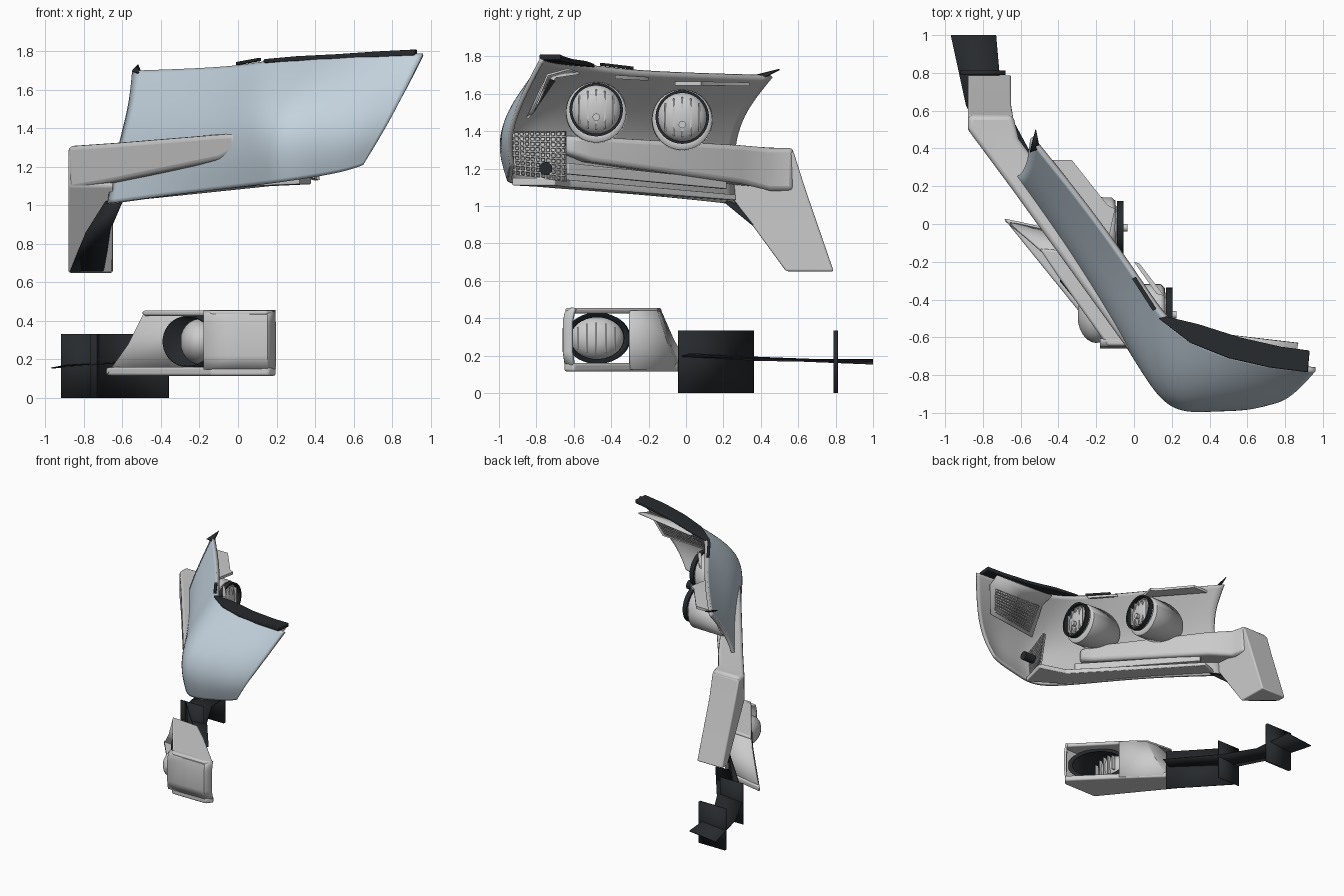
import bpy, bmesh, math
from mathutils import Vector

if "Cube" in bpy.data.objects:
    bpy.data.objects.remove(bpy.data.objects["Cube"])


def material(name, rgb):
    m = bpy.data.materials.new(name)
    m.diffuse_color = (*rgb, 1)
    m.use_nodes = True
    m.node_tree.nodes["Principled BSDF"].inputs["Base Color"].default_value = m.diffuse_color
    return m


BLACK = material("black_plastic", (0.02, 0.023, 0.026))
GLASS = material("pale_glass", (0.55, 0.65, 0.73))
GREY = material("inner_grey", (0.5, 0.5, 0.5))


def make(name, verts, faces, mat=None, bevel=0, solid=0, recalc=True):
    me = bpy.data.meshes.new(name)
    me.from_pydata([tuple(v) for v in verts], [], faces)
    if recalc:
        bm = bmesh.new()
        bm.from_mesh(me)
        bmesh.ops.recalc_face_normals(bm, faces=bm.faces)
        bm.to_mesh(me)
        bm.free()
    me.shade_smooth()
    me.set_sharp_from_angle(angle=math.radians(35))
    ob = bpy.data.objects.new(name, me)
    bpy.context.collection.objects.link(ob)
    if mat:
        me.materials.append(mat)
    if solid:
        s = ob.modifiers.new("thickness", 'SOLIDIFY')
        s.thickness, s.offset = solid, 0
    if bevel:
        b = ob.modifiers.new("bevel", 'BEVEL')
        b.width, b.segments, b.limit_method = bevel, 3, 'ANGLE'
    return ob


def loft(name, rings, mat=None, caps=True, **kw):
    """Skin closed rings of equal size."""
    n = len(rings[0])
    verts = [v for r in rings for v in r]
    faces = [(i * n + j, i * n + (j + 1) % n, (i + 1) * n + (j + 1) % n, (i + 1) * n + j)
             for i in range(len(rings) - 1) for j in range(n)]
    if caps:
        faces += [tuple(range(n)), tuple(range((len(rings) - 1) * n, len(rings) * n))]
    return make(name, verts, faces, mat, **kw)


def bar(name, stations, mat=None, **kw):
    """Bar from stations (outer xy, inner xy, z top, z bottom)."""
    return loft(name, [[(*o, t), (*o, b), (*i, b), (*i, t)] for o, i, t, b in stations], mat, **kw)


def prism(name, pts, z0, z1, mat=None, **kw):
    return loft(name, [[(x, y, z) for x, y in pts] for z in (z0, z1)], mat, **kw)


def sheet(name, rows, mat=None, recalc=True, **kw):
    n = len(rows[0])
    faces = [(i * n + j, i * n + j + 1, (i + 1) * n + j + 1, (i + 1) * n + j)
             for i in range(len(rows) - 1) for j in range(n - 1)]
    return make(name, [p for r in rows for p in r], faces, mat, recalc=recalc, **kw)


def mesh_grid(name, a, b, c, d, nu, nv, width):
    """Wire grid across the quad a-b (bottom), d-c (top)."""
    a, b, c, d = map(Vector, (a, b, c, d))
    rows = [[a.lerp(b, u / nu).lerp(d.lerp(c, u / nu), v / nv) for v in range(nv + 1)]
            for u in range(nu + 1)]
    ob = sheet(name, rows)
    ob.modifiers.new("wire", 'WIREFRAME').thickness = width


def ring_x(x, cy, cz, ry, rz, n=40, ky=0, kz=0):
    """Ellipse around the x axis, optionally sheared in x."""
    out = []
    for k in range(n):
        a = 2 * math.pi * k / n
        dy, dz = ry * math.cos(a), rz * math.sin(a)
        out.append((x + ky * dy + kz * dz, cy + dy, cz + dz))
    return out


# main lens: columns from the inner end to the outer tip, each top to bottom
cols = [
    [(-.55, .45, 1.70), (-.565, .31, 1.53), (-.61, .25, 1.36), (-.65, .24, 1.18), (-.68, .25, 1.01)],
    [(-.25, .08, 1.71), (-.32, 0, 1.55), (-.37, -.08, 1.40), (-.38, -.12, 1.22), (-.38, -.12, 1.05)],
    [(0, -.27, 1.725), (-.06, -.38, 1.57), (-.12, -.48, 1.42), (-.13, -.52, 1.24), (-.12, -.5, 1.08)],
    [(.13, -.47, 1.75), (.07, -.64, 1.60), (.03, -.76, 1.44), (.04, -.80, 1.27), (.06, -.78, 1.10)],
    [(.27, -.60, 1.76), (.22, -.82, 1.62), (.18, -.99, 1.45), (.19, -1.02, 1.28), (.22, -.97, 1.12)],
    [(.50, -.70, 1.775), (.45, -.87, 1.63), (.42, -.985, 1.46), (.42, -1.0, 1.29), (.42, -.95, 1.15)],
    [(.72, -.75, 1.785), (.67, -.88, 1.64), (.63, -.98, 1.47), (.60, -1.0, 1.32), (.57, -.95, 1.18)],
    [(.96, -.78, 1.79), (.89, -.86, 1.64), (.81, -.93, 1.48), (.73, -.96, 1.34), (.65, -.94, 1.21)],
]
lens = sheet("headlight_lens", cols, GLASS, recalc=False)
lens.data.materials.append(GREY)
sub = lens.modifiers.new("smooth", 'SUBSURF')
sub.levels = sub.render_levels = 3
sub.boundary_smooth = 'PRESERVE_CORNERS'
th = lens.modifiers.new("thickness", 'SOLIDIFY')
th.thickness, th.offset = .025, -1
th.material_offset = th.material_offset_rim = 1

# silver arm along the lens and its drop leg
bar("bumper_arm", [
    ((-.88, .575), (-.64, .575), 1.31, 1.08),
    ((-.88, .50), (-.61, .45), 1.31, 1.08),
    ((-.65, .19), (-.50, .30), 1.325, 1.12),
    ((-.10, -.57), (.0, -.50), 1.37, 1.235),
    ((-.02, -.68), (.03, -.62), 1.375, 1.28)], bevel=.025)
loft("bumper_leg", [
    [(-.88, .50, 1.29), (-.64, .42, 1.29), (-.64, .575, 1.29), (-.88, .575, 1.29)],
    [(-.88, .50, 1.10), (-.65, .20, 1.10), (-.65, .635, 1.10), (-.88, .635, 1.10)],
    [(-.88, .72, .65), (-.65, .53, .65), (-.65, .79, .65), (-.88, .79, .65)]], bevel=.01)
sheet("leg_inner_recess", [
    [(-.87, .70, .66), (-.70, .56, .66)],
    [(-.79, .51, .86), (-.66, .38, .88)],
    [(-.69, .27, 1.02), (-.60, .21, 1.02)]], BLACK, solid=.01)

# lower tray and inner rail under the lens
bar("lower_tray", [
    ((-.63, .22), (-.50, .27), 1.06, 1.03),
    ((.07, -.75), (.17, -.62), 1.14, 1.10),
    ((.32, -.93), (.38, -.70), 1.15, 1.11)], bevel=.006)
bar("inner_rail", [
    ((-.52, .20), (-.49, .22), 1.14, 1.09),
    ((.05, -.65), (.08, -.63), 1.23, 1.17)], bevel=.006)

# black seals on the top edge
bar("outer_seal", [
    ((.13, -.50), (.17, -.49), 1.76, 1.74),
    ((.30, -.63), (.34, -.53), 1.775, 1.75),
    ((.50, -.71), (.56, -.60), 1.785, 1.76),
    ((.72, -.76), (.78, -.65), 1.80, 1.77),
    ((.92, -.785), (.93, -.67), 1.81, 1.78)], BLACK, bevel=.006)
bar("middle_seal", [
    ((-.01, -.29), (.01, -.28), 1.745, 1.73),
    ((.10, -.46), (.12, -.45), 1.765, 1.75)], BLACK)
make("end_seal", [(-.55, .38, 1.70), (-.50, .40, 1.68), (-.52, .50, 1.73)], [(0, 1, 2)], BLACK, solid=.008)


# projector lamps: ribbed dome, dark bezel, knob and shroud reaching the lens
def dome(name, x, y, z, rx, ry, rz):
    rings = []
    for k in range(1, 12):
        a = math.pi * k / 12
        rings.append(ring_x(x - rx * math.cos(a), y, z, ry * math.sin(a), rz * math.sin(a)))
    loft(name, rings)


def ribs(name, x, y, z, depth, step, half):
    for i in range(-2, 3):
        h = half * math.sqrt(1 - (i * .35) ** 2)
        loft(f"{name}_{i + 3}", [[(x + s * depth, y + i * step + t * .004, z + dz)
             for s, t in ((0, -1), (1, -1), (1, 1), (0, 1))] for dz in (-h, h)])


def projector(name, x, y, z, r):
    dome(name + "_dome", x - .05, y, z, .075, r * .93, r * .93)
    ribs(name + "_rib", x - .02, y, z, .04, .045, r * .75)
    loft(name + "_bezel", [ring_x(x + dx, y, z, r * k, r * k) for dx, k in
         ((-.01, .9), (-.01, 1), (.025, 1), (.025, .9), (-.01, .9))], BLACK, caps=False)
    loft(name + "_knob", [ring_x(x + dx, y, z - .04, .02, .02, 12) for dx in (0, .045)])
    loft(name + "_shroud", [ring_x(x - .19, y, z - .015, r * 1.12, r * 1.12, ky=-.6, kz=.55),
         ring_x(x - .04, y, z - .015, r * 1.1, r * 1.1), ring_x(x - .02, y, z, r * .97, r * .97)],
         caps=False, solid=.008)


projector("inner_projector", -.08, -.02, 1.475, .143)
projector("outer_projector", .18, -.48, 1.515, .143)
bar("inner_brow", [((-.46, .34), (-.33, .34), 1.66, 1.64),
                   ((-.19, .02), (-.14, .10), 1.665, 1.645),
                   ((-.13, -.06), (-.10, .08), 1.665, 1.645)])
bar("outer_brow", [((-.0, -.20), (.03, -.21), 1.69, 1.67),
                   ((.12, -.37), (.16, -.38), 1.70, 1.68)])

# side reflector, low mesh and connector
sheet("side_reflector", [
    [(.33, -.85, 1.47), (.35, -.70, 1.69), (.36, -.57, 1.71)],
    [(.78, -.82, 1.50), (.85, -.74, 1.70), (.87, -.63, 1.73)]], solid=.012)
mesh_grid("reflector_mesh", (.38, -.825, 1.49), (.75, -.80, 1.52),
          (.80, -.73, 1.68), (.38, -.70, 1.67), 18, 9, .006)
mesh_grid("low_reflector_mesh", (.27, -.94, 1.17), (.42, -.64, 1.13),
          (.38, -.64, 1.40), (.27, -.95, 1.40), 11, 9, .012)
sheet("low_reflector", [[(.255, -.93, 1.17), (.255, -.94, 1.40)],
                        [(.40, -.65, 1.13), (.36, -.65, 1.40)]], solid=.01)
loft("connector", [ring_x(x, -.75, 1.20, .035, .035, 16) for x in (.40, .50)], BLACK)

# fog lamp housing: slanted sleeve, open towards the front and the rear
prism("fog_top_plate", [(-.50, -.13), (-.40, -.28), (-.14, -.645), (.15, -.645), (.19, -.60),
                        (-.10, -.30), (-.26, -.15)], .425, .455, bevel=.012)
prism("fog_bottom_plate", [(-.69, .03), (-.14, -.65), (.16, -.65), (.20, -.60),
                           (-.10, -.30), (-.37, -.04)], .115, .16, bevel=.012)
sheet("fog_inner_wall", [
    [(-.68, .02, .125), (-.57, -.07, .28), (-.49, -.14, .44)],
    [(-.37, -.05, .125), (-.31, -.11, .28), (-.26, -.16, .44)],
    [(-.10, -.30, .125), (-.10, -.30, .28), (-.10, -.30, .44)]], solid=.015)
sheet("fog_outer_wall", [
    [(x, y, z) for z, y in ((.15, -.64), (.22, -.65), (.38, -.65), (.43, -.64), (.45, -.61))]
    for x in (-.18, 0, .15)] + [
    [(.19, y, z) for z, y in ((.15, -.60), (.22, -.61), (.38, -.61), (.43, -.60), (.45, -.59))]], solid=.018)
loft("fog_cup", [ring_x(-.26, -.465, .293, .165, .13, ky=-.8), ring_x(-.03, -.475, .293, .17, .135, ky=-.95),
                 ring_x(-.03, -.475, .293, .145, .112, ky=-.95)],
     BLACK, caps=False, solid=.008)
dome("fog_lamp", -.20, -.48, .293, .10, .15, .118)
ribs("fog_rib", -.12, -.48, .293, .03, .05, .085)

# black lower slat with upright plates
sheet("lower_slat", [
    [(-.97, 1.0, .155), (-.73, 1.0, .18)],
    [(-.89, .63, .17), (-.70, .66, .18)],
    [(-.76, .36, .175), (-.56, .40, .19)],
    [(-.42, -.04, .19), (-.28, .02, .21)]], BLACK, solid=.006)


def upright(name, a, b, thick=.006):
    sheet(name, [[(*a, 0), (*a, .333)], [(*b, 0), (*b, .333)]], BLACK, solid=thick)


upright("end_upright", (-.92, .80), (-.68, .80), .025)
upright("middle_upright", (-.77, .36), (-.56, .36))
upright("diagonal_upright", (-.73, .36), (-.36, -.04))
